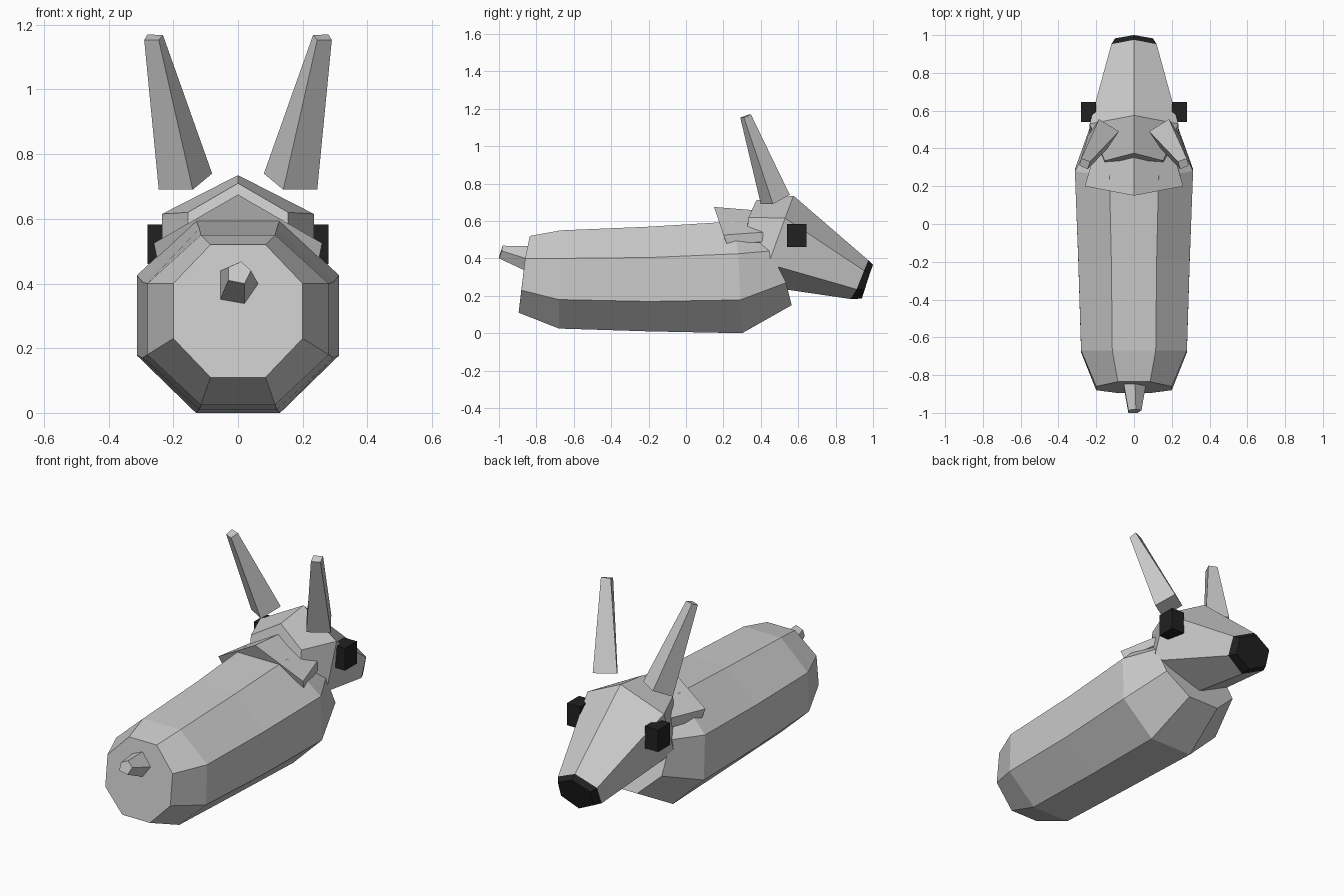
import bpy, bmesh


def loft(name, rings, colour=None, mirror_x=False):
    """Skin matching rings of points, cap both ends, optionally add the mirrored twin."""
    bm = bmesh.new()
    for side in ((1, -1) if mirror_x else (1,)):
        loops = [[bm.verts.new((side * x, y, z)) for x, y, z in r] for r in rings]
        n = len(loops[0])
        for a, b in zip(loops, loops[1:]):
            for i in range(n):
                j = (i + 1) % n
                bm.faces.new((a[i], a[j], b[j], b[i]))
        bm.faces.new(loops[0])
        bm.faces.new(loops[-1])
    bmesh.ops.recalc_face_normals(bm, faces=bm.faces)
    mesh = bpy.data.meshes.new(name)
    bm.to_mesh(mesh)
    bm.free()
    obj = bpy.data.objects.new(name, mesh)
    bpy.context.collection.objects.link(obj)
    if colour:
        mesh.materials.append(colour)
    return obj


def sym(half):
    """Close a right-hand half section (top to bottom) with its mirror image."""
    return half + [(-x, y, z) for x, y, z in reversed(half) if x > 0]


black = bpy.data.materials.new("black")
black.diffuse_color = (0.015, 0.015, 0.015, 1)

# Body: octagonal sections from rump to chest
loft("body", [sym(h) for h in (
    [(0.085, -0.835, 0.52), (0.20, -0.86, 0.40), (0.20, -0.88, 0.23), (0.085, -0.895, 0.11)],
    [(0.115, -0.67, 0.55), (0.28, -0.67, 0.40), (0.28, -0.68, 0.18), (0.115, -0.68, 0.025)],
    [(0.12, -0.19, 0.57), (0.295, -0.19, 0.405), (0.295, -0.20, 0.17), (0.12, -0.20, 0.01)],
    [(0.13, 0.25, 0.597), (0.313, 0.28, 0.425), (0.313, 0.29, 0.178), (0.13, 0.30, 0.0)],
    [(0.095, 0.41, 0.56), (0.225, 0.45, 0.44), (0.225, 0.535, 0.27), (0.095, 0.565, 0.15)],
)])

# Neck: six-sided collar emerging from the shoulders
loft("neck", [sym(h) for h in (
    [(0, 0.15, 0.675), (0.26, 0.20, 0.525), (0.25, 0.22, 0.475), (0, 0.24, 0.40)],
    [(0, 0.40, 0.655), (0.20, 0.41, 0.54), (0.20, 0.42, 0.49), (0, 0.43, 0.40)],
)])

# Head: six-sided sections from nape through brow to muzzle
muzzle = sym([(0, 0.975, 0.39), (0.12, 0.952, 0.335), (0.12, 0.912, 0.235), (0, 0.88, 0.183)])
loft("head", [
    sym([(0, 0.375, 0.71), (0.155, 0.335, 0.62), (0.155, 0.325, 0.54), (0, 0.31, 0.46)]),
    sym([(0, 0.575, 0.735), (0.235, 0.53, 0.615), (0.235, 0.44, 0.37), (0, 0.39, 0.255)]),
    muzzle])

# Nose: black bevelled tip
loft("nose", [
    muzzle,
    sym([(0, 1.0, 0.365), (0.10, 0.983, 0.32), (0.10, 0.955, 0.235), (0, 0.94, 0.185)])], black)

# Ears: tall tapered four-sided prisms
loft("ears", [
    [(0.08, 0.49, 0.74), (0.185, 0.555, 0.74), (0.245, 0.465, 0.69), (0.14, 0.40, 0.69)],
    [(0.232, 0.33, 1.168), (0.28, 0.347, 1.17), (0.29, 0.31, 1.153), (0.245, 0.29, 1.153)],
], mirror_x=True)

# Eyes: small black blocks on the cheeks
loft("eyes", [[(x, 0.54, 0.46), (x, 0.645, 0.46), (x, 0.645, 0.583), (x, 0.54, 0.583)]
              for x in (0.20, 0.28)], black, mirror_x=True)

# Tail: short five-sided stub
loft("tail", [
    [(-0.055, -0.84, 0.44), (0.005, -0.83, 0.465), (0.065, -0.84, 0.395), (0.02, -0.86, 0.335), (-0.055, -0.86, 0.35)],
    [(-0.03, -0.985, 0.45), (0.01, -0.98, 0.468), (0.04, -0.985, 0.44), (0.02, -1.0, 0.40), (-0.03, -1.0, 0.41)],
])
